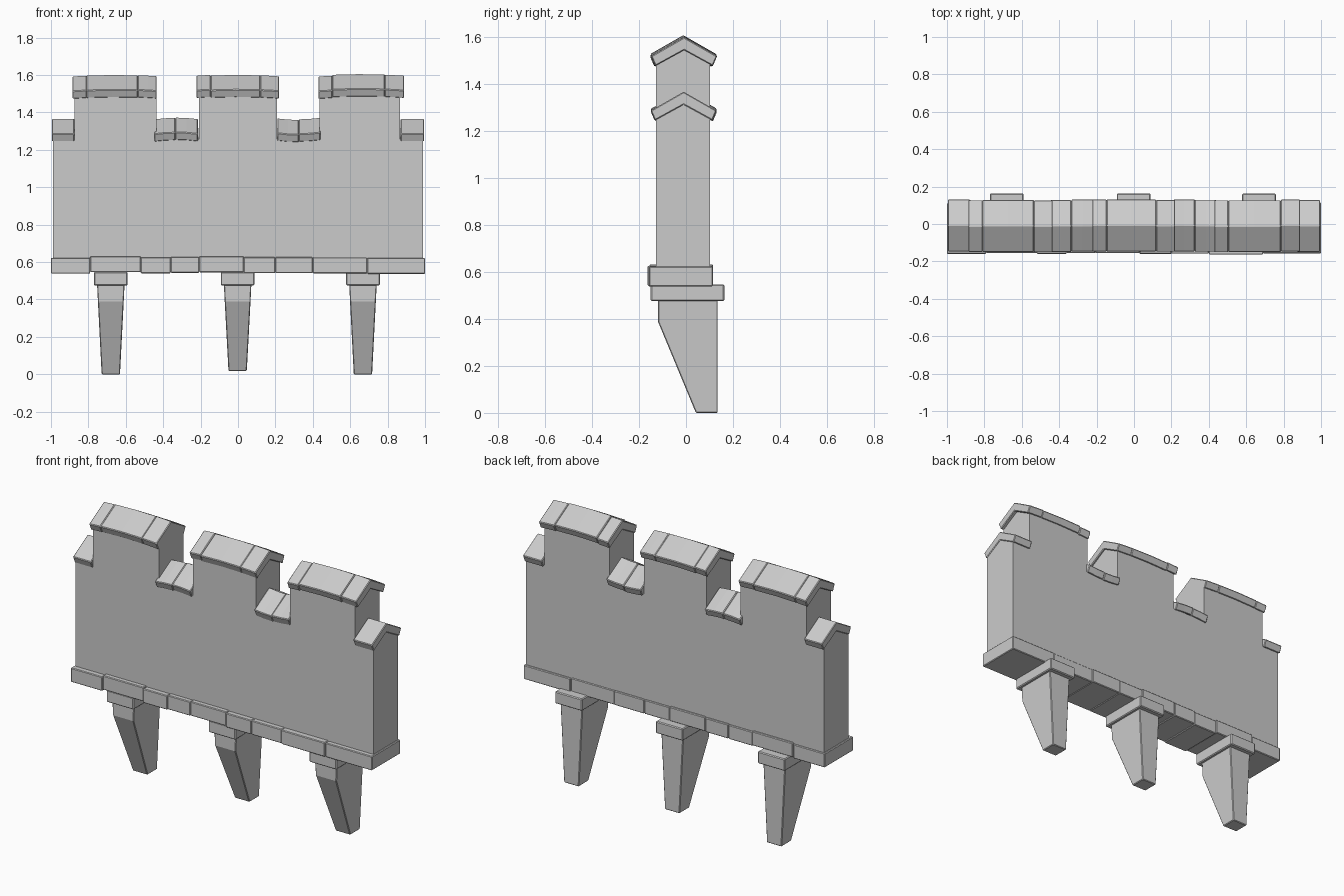
import bpy, bmesh, random

random.seed(4)
cube = bpy.data.objects.get("Cube")
if cube:
    bpy.data.objects.remove(cube, do_unlink=True)

stone = bpy.data.materials.new("grey stone")
stone.use_nodes = True
GREY = (0.6, 0.6, 0.6, 1)
stone.diffuse_color = GREY
stone.node_tree.nodes["Principled BSDF"].inputs["Base Color"].default_value = GREY


def loft(bm, sections):
    """Closed solid through a list of matching point rings."""
    rings = [[bm.verts.new(p) for p in s] for s in sections]
    for a, b in zip(rings, rings[1:]):
        for i in range(len(a)):
            j = (i + 1) % len(a)
            bm.faces.new((a[i], a[j], b[j], b[i]))
    bm.faces.new(rings[0][::-1])
    bm.faces.new(rings[-1])


def finish(name, bm, bevel=0):
    bmesh.ops.recalc_face_normals(bm, faces=bm.faces)
    mesh = bpy.data.meshes.new(name)
    bm.to_mesh(mesh)
    bm.free()
    mesh.materials.append(stone)
    obj = bpy.data.objects.new(name, mesh)
    bpy.context.collection.objects.link(obj)
    if bevel:
        mod = obj.modifiers.new("worn edges", "BEVEL")
        mod.width = bevel
        mod.segments = 1
        mod.limit_method = "ANGLE"
    return obj


def course(name, profile, breaks, bend=0, jitter=0.003):
    """Row of stones sharing a (y, z) profile, sagging or arching along x."""
    bm = bmesh.new()
    x0, x1 = breaks[0], breaks[-1]
    for a, b in zip(breaks, breaks[1:]):
        dy, dz = (random.uniform(-jitter, jitter) for _ in range(2))
        sections = []
        for x in (a, (a + b) / 2, b):
            t = (2 * x - x0 - x1) / (x1 - x0)
            lift = bend * (0.5 - t * t) + dz
            sections.append([(x, y + dy, z + lift) for y, z in profile])
        loft(bm, sections)
    return finish(name, bm, 0.004)


def roof_profile(apex):
    """Chevron slab with an overhang on both sides."""
    c = -0.01
    return [(c, apex), (c + 0.14, apex - 0.08), (c + 0.122, apex - 0.122),
            (c, apex - 0.055), (c - 0.122, apex - 0.122), (c - 0.14, apex - 0.08)]


# Wall body: gabled blocks of alternating height
FRONT, BACK, RIDGE = -0.128, 0.103, -0.01
edges = [-0.99, -0.873, -0.435, -0.208, 0.208, 0.435, 0.867, 0.99]
bm = bmesh.new()
for i, (a, b) in enumerate(zip(edges, edges[1:])):
    top = 1.55 if i % 2 else 1.315
    ring = [(FRONT, 0.58), (BACK, 0.58), (BACK, top - 0.06),
            (RIDGE, top), (FRONT, top - 0.06)]
    loft(bm, [[(x, y, z) for y, z in ring] for x in (a, b)])
finish("wall", bm)

# Roof stones on the high and low blocks
for name, breaks in (("right", [-0.885, -0.81, -0.535, -0.435]),
                     ("middle", [-0.222, -0.147, 0.118, 0.22]),
                     ("left", [0.43, 0.505, 0.785, 0.888])):
    course(name + "_high_coping", roof_profile(1.6), breaks, 0.008)
for name, breaks, bend in (("right_end", [-0.995, -0.875], 0),
                           ("right", [-0.447, -0.335, -0.215], 0.008),
                           ("left", [0.21, 0.325, 0.44], -0.008),
                           ("left_end", [0.87, 0.995], 0)):
    course(name + "_low_coping", roof_profile(1.368), breaks, bend)

# Stone band under the wall
band = [(-0.16, 0.542), (0.111, 0.542), (0.111, 0.627), (-0.16, 0.627)]
course("base_band", band,
       [-1, -0.79, -0.52, -0.36, -0.208, 0.03, 0.2, 0.4, 0.69, 1], 0, 0.005)

# Tapered support brackets with flat caps
for name, x, foot in (("right", -0.68, 0), ("middle", -0.002, 0.018), ("left", 0.668, 0)):
    bm = bmesh.new()
    loft(bm, [[(x + s * 0.09, y, z) for s, y in
               ((-1, -0.15), (1, -0.15), (1, 0.163), (-1, 0.163))]
              for z in (0.475, 0.547)])
    finish(name + "_bracket_cap", bm, 0.005)
    bm = bmesh.new()
    loft(bm, [[(x + s * w, y, z) for s, y in
               ((-1, front), (1, front), (1, 0.135), (-1, 0.135))]
              for z, w, front in ((foot, 0.049, 0.042), (0.39, 0.069, -0.12),
                                  (0.49, 0.074, -0.12))])
    finish(name + "_bracket", bm, 0.004)
